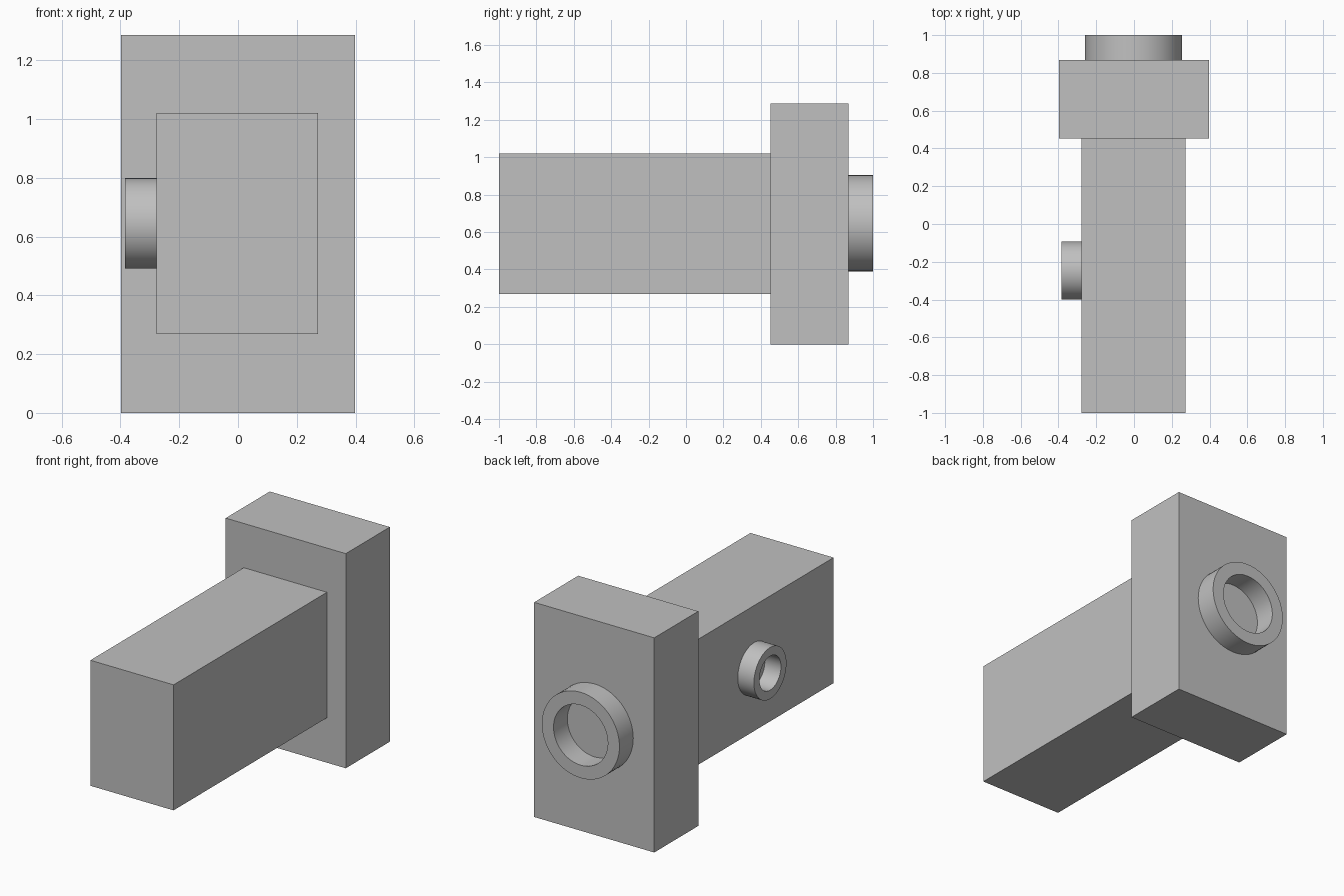
import bpy
import bmesh
import math
from mathutils import Matrix, Vector

cube = bpy.data.objects.get("Cube")
if cube:
    bpy.data.objects.remove(cube, do_unlink=True)

GREY = (0.53, 0.53, 0.53, 1)
grey = bpy.data.materials.new("plain_grey")
grey.use_nodes = True
grey.diffuse_color = GREY
grey.node_tree.nodes["Principled BSDF"].inputs["Base Color"].default_value = GREY


def finish(name, bm):
    bmesh.ops.recalc_face_normals(bm, faces=bm.faces)
    mesh = bpy.data.meshes.new(name)
    bm.to_mesh(mesh)
    bm.free()
    mesh.materials.append(grey)
    obj = bpy.data.objects.new(name, mesh)
    bpy.context.collection.objects.link(obj)
    return obj


def box(name, low, high):
    low, high = Vector(low), Vector(high)
    bm = bmesh.new()
    bmesh.ops.create_cube(bm, size=1, matrix=Matrix.Translation((low + high) / 2)
                          @ Matrix.Diagonal((high - low).to_4d()))
    return finish(name, bm)


def collar(name, base, axis, outer, inner, length, sides=64):
    """Open ring standing on a face and pointing along axis."""
    bm = bmesh.new()
    profile = [(outer, 0), (outer, length), (inner, length), (inner, 0)]
    verts = [bm.verts.new((r, 0, h)) for r, h in profile]
    edges = [bm.edges.new(pair) for pair in zip(verts, verts[1:])]
    bmesh.ops.spin(bm, geom=verts + edges, cent=(0, 0, 0), axis=(0, 0, 1),
                   angle=math.tau, steps=sides, use_merge=True)
    bmesh.ops.remove_doubles(bm, verts=bm.verts, dist=0.0001)
    turn = Vector((0, 0, 1)).rotation_difference(Vector(axis)).to_matrix().to_4x4()
    bm.transform(Matrix.Translation(base) @ turn)
    obj = finish(name, bm)
    bpy.ops.object.select_all(action='DESELECT')
    obj.select_set(True)
    bpy.context.view_layer.objects.active = obj
    bpy.ops.object.shade_smooth_by_angle(angle=math.radians(30))
    return obj


# Long body and the larger block behind it
box("main_body", (-0.278, -1, 0.269), (0.273, 0.452, 1.021))
box("rear_block", (-0.398, 0.452, 0), (0.398, 0.869, 1.286))

# Round connection collars on the back and on the right side
collar("rear_collar", (-0.002, 0.869, 0.647), (0, 1, 0), 0.257, 0.18, 0.131)
collar("side_collar", (-0.278, -0.247, 0.645), (-1, 0, 0), 0.154, 0.102, 0.107)
